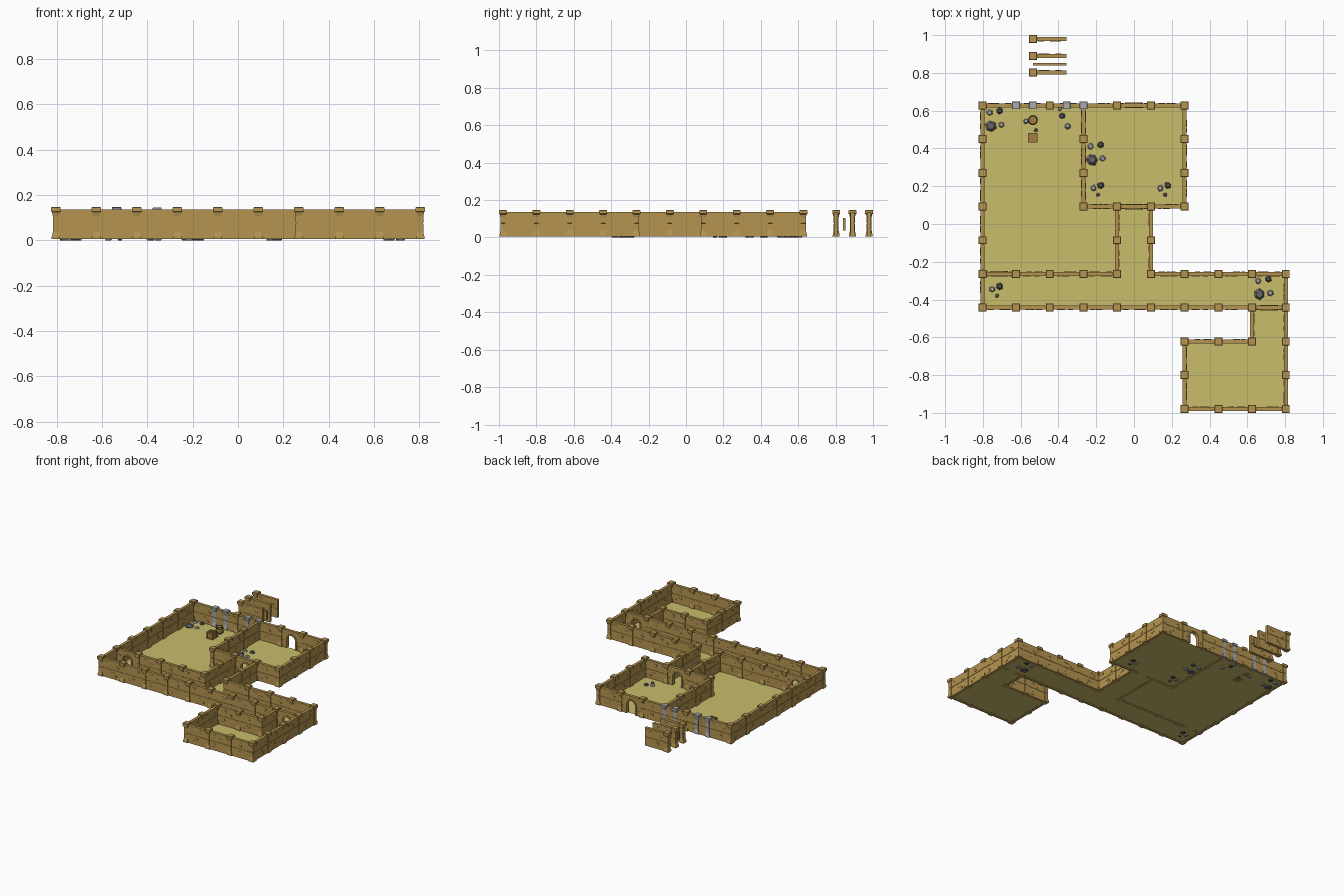
import bpy, bmesh, math, random
from mathutils import Matrix, Vector

if "Cube" in bpy.data.objects:
    bpy.data.objects.remove(bpy.data.objects["Cube"])

random.seed(4)
S = 0.1785                      # grid cell
H = 0.137                       # wall top
Z0 = 0.005                      # floor level


def gx(i): return -0.803 + S * i
def gy(j): return 0.628 - S * j


def material(name, r, g, b):
    m = bpy.data.materials.new(name)
    m.diffuse_color = (r, g, b, 1)
    m.use_nodes = True
    m.node_tree.nodes["Principled BSDF"].inputs["Base Color"].default_value = m.diffuse_color
    return m


SAND = material("sandstone", 0.46, 0.30, 0.08)
FLOOR = material("floor", 0.58, 0.51, 0.15)
WOOD = material("wood", 0.36, 0.21, 0.05)
IRON = material("iron", 0.05, 0.035, 0.02)
GREY = material("grey_stone", 0.40, 0.40, 0.42)
DARK = material("dark_stone", 0.09, 0.09, 0.10)
MID = material("mid_stone", 0.14, 0.14, 0.14)


def box(bm, x0, x1, y0, y1, z0, z1):
    m = Matrix.Translation(((x0 + x1) / 2, (y0 + y1) / 2, (z0 + z1) / 2)) @ \
        Matrix.Diagonal((x1 - x0, y1 - y0, z1 - z0, 1))
    bmesh.ops.create_cube(bm, size=1, matrix=m)


def loft(bm, profile, n, turn=0.0):
    """Stack of n-sided rings from (radius, z) pairs, capped at both ends."""
    rings = [[bm.verts.new((r * math.cos(turn + 2 * math.pi * k / n),
                            r * math.sin(turn + 2 * math.pi * k / n), z))
              for k in range(n)] for r, z in profile]
    for a, b in zip(rings, rings[1:]):
        for k in range(n):
            bm.faces.new((a[k], a[(k + 1) % n], b[(k + 1) % n], b[k]))
    bm.faces.new(rings[0][::-1])
    bm.faces.new(rings[-1])


def slab(bm, outline, half):
    """Extrude an x-z outline symmetrically along y."""
    f = bm.faces.new([bm.verts.new((x, -half, z)) for x, z in outline])
    ext = bmesh.ops.extrude_face_region(bm, geom=[f])["geom"]
    bmesh.ops.translate(bm, vec=(0, 2 * half, 0),
                        verts=[v for v in ext if isinstance(v, bmesh.types.BMVert)])


def mesh(name, bm, mat):
    bmesh.ops.recalc_face_normals(bm, faces=bm.faces)
    me = bpy.data.meshes.new(name)
    bm.to_mesh(me)
    bm.free()
    me.materials.append(mat)
    return me


def place(name, me, x, y, z=0.0, rot=0.0):
    o = bpy.data.objects.new(name, me)
    o.location = (x, y, z)
    o.rotation_euler.z = rot
    bpy.context.collection.objects.link(o)
    return o


def bricks(bm, spots):
    # slightly raised stones on both wall faces
    for s in (-1, 1):
        for x, z, w in spots:
            y0, y1 = sorted((s * 0.009, s * 0.0122))
            box(bm, x * s - w / 2, x * s + w / 2, y0, y1, z, z + 0.012)


# Wall panel: recessed core, two courses with a groove between, raised stones
def wall_mesh(k):
    bm = bmesh.new()
    h = S / 2
    box(bm, -h, h, -0.008, 0.008, Z0, H - 0.002)
    box(bm, -h, h, -0.0105, 0.0105, Z0, 0.071)
    box(bm, -h, h, -0.0105, 0.0105, 0.075, H)
    bricks(bm, [(random.uniform(-0.055, 0.055), z, random.uniform(0.018, 0.034))
                for z in (0.022, 0.042, 0.088, 0.108)])
    return mesh(f"wall_panel_{k}", bm, SAND)


# Doorway panel: wall with arched opening and a raised arch frame
def door_mesh():
    bm = bmesh.new()

    def arch(w, spring):
        return [(-w, Z0)] + [(-w * math.cos(math.pi * t / 10),
                              spring + w * math.sin(math.pi * t / 10))
                             for t in range(11)] + [(w, Z0)]
    h = S / 2
    inner = arch(0.036, 0.068)
    slab(bm, [(-h, Z0)] + inner + [(h, Z0), (h, H), (-h, H)], 0.0105)
    slab(bm, inner + arch(0.047, 0.068)[::-1], 0.0145)
    bricks(bm, [(-0.065, 0.03, 0.024), (0.066, 0.09, 0.026), (0.063, 0.045, 0.02)])
    return mesh("doorway_panel", bm, SAND)


# Square pillar with flared foot and cap
def pillar_mesh(name, mat, wide, top):
    bm = bmesh.new()
    q = math.sqrt(2)
    prof = [(0.0185, Z0), (0.0185, 0.014), (0.0135, 0.036), (0.0135, 0.071),
            (0.012, 0.072), (0.012, 0.076), (0.0135, 0.077), (0.0135, 0.108),
            (0.017, 0.124), (0.021, 0.127), (0.021, top - 0.003), (0.0185, top)]
    loft(bm, [(r * q * wide, z) for r, z in prof], 4, math.pi / 4)
    return mesh(name, bm, mat)


WALLS = [wall_mesh(k) for k in range(4)]
DOOR = door_mesh()
PILLAR = pillar_mesh("pillar", SAND, 1.0, 0.147)
COLUMN = pillar_mesh("grey_column", GREY, 0.97, 0.145)

# Wall runs in grid coordinates (column, row); doors given by cell midpoints
RUNS = [((0, 0), (6, 0)), ((0, 0), (0, 6)), ((0, 6), (9, 6)), ((0, 5), (4, 5)),
        ((4, 3), (4, 5)), ((5, 3), (5, 5)), ((5, 5), (9, 5)), ((9, 5), (9, 9)),
        ((6, 9), (9, 9)), ((6, 7), (6, 9)), ((6, 7), (8, 7)), ((8, 6), (8, 7)),
        ((3, 3), (6, 3)), ((3, 0), (3, 3)), ((6, 0), (6, 3))]
DOORS = {(4.5, 0), (4.5, 3), (0.5, 5), (8.5, 6)}
nodes = set()
count = 0
for (i0, j0), (i1, j1) in RUNS:
    n = (i1 - i0) + (j1 - j0)
    di, dj = (i1 - i0) / n, (j1 - j0) / n
    for k in range(n + 1):
        nodes.add((round(i0 + di * k), round(j0 + dj * k)))
        if k == n:
            break
        c = (i0 + di * (k + 0.5), j0 + dj * (k + 0.5))
        door = c in DOORS
        place("doorway" if door else "wall", DOOR if door else WALLS[count % 4],
              gx(c[0]), gy(c[1]), 0, math.pi / 2 if dj else 0)
        count += 1

# Pillars at the nodes, grey columns on the back wall
grey = {(1, 0), (3, 0)}
for i, j in sorted(nodes - grey):
    place("pillar", PILLAR, gx(i), gy(j))
for i in (1, 1.5, 2.5, 3):
    place("grey_column", COLUMN, gx(i), gy(0))

# Loose spare pieces behind the back wall
for y in (0.979, 0.89, 0.803):
    place("spare_pillar", PILLAR, gx(1.5), y)
    place("spare_wall", WALLS[0], gx(2), y)
bm = bmesh.new()
box(bm, -S / 2, S / 2, -0.006, 0.006, 0.037, 0.103)
bricks(bm, [])
place("spare_slab", mesh("spare_slab", bm, SAND), gx(2), 0.846)

# Floor: one flat outline
bm = bmesh.new()
outline = [(0, 0), (0, 6), (8, 6), (8, 7), (6, 7), (6, 9), (9, 9), (9, 5),
           (5, 5), (5, 3), (6, 3), (6, 0)]
bm.faces.new([bm.verts.new((gx(i), gy(j), 0)) for i, j in outline])
place("floor", mesh("floor", bm, FLOOR), 0, 0, Z0 + 0.001)


# Rubble: low irregular stones
def stone(x, y, r, mat):
    bm = bmesh.new()
    loft(bm, [(r * 0.85, 0), (r, 0.4 * r), (r * 0.6, 0.008 + 0.55 * r)], 6,
         random.random() * 3)
    for v in bm.verts:
        f = random.uniform(0.85, 1.12)
        v.co.x *= f
        v.co.y *= f
    place("rubble", mesh("rubble", bm, mat), x, y)


for x, y in ((-0.757, 0.518), (-0.222, 0.34), (0.666, -0.372)):
    stone(x, y, 0.031, MID)
    stone(x + 0.045, y + 0.081, 0.018, DARK)
    stone(x - 0.008, y + 0.071, 0.017, GREY)
    stone(x + 0.056, y + 0.007, 0.017, GREY)
for x, y in ((-0.215, 0.19), (0.14, 0.19), (-0.75, -0.345)):
    stone(x, y, 0.017, GREY)
    stone(x + 0.039, y + 0.015, 0.018, DARK)
    stone(x + 0.025, y - 0.035, 0.011, MID)
stone(-0.382, 0.572, 0.017, DARK)
stone(-0.352, 0.518, 0.017, GREY)
stone(-0.392, 0.61, 0.012, GREY)
stone(-0.572, 0.545, 0.015, GREY)
stone(-0.52, 0.497, 0.011, MID)

# Barrel with iron hoops
bm = bmesh.new()
loft(bm, [(0.021, Z0), (0.025, 0.018), (0.026, 0.03), (0.025, 0.042),
          (0.021, 0.056), (0.018, 0.056), (0.018, 0.053)], 12)
place("barrel", mesh("barrel", bm, WOOD), gx(1.5), 0.55)
for z in (0.012, 0.044):
    bm = bmesh.new()
    loft(bm, [(0.0258, z), (0.0265, z + 0.003), (0.0258, z + 0.006)], 12)
    place("barrel_hoop", mesh("barrel_hoop", bm, IRON), gx(1.5), 0.55)

# Crate: inner box, edge battens and lid planks
bm = bmesh.new()
a, b, top = 0.025, 0.006, 0.053
box(bm, -a + 0.003, a - 0.003, -a + 0.003, a - 0.003, Z0, top - 0.003)
for s in (-1, 1):
    for t in (-1, 1):
        cx, cy = s * (a - b / 2), t * (a - b / 2)
        box(bm, cx - b / 2, cx + b / 2, cy - b / 2, cy + b / 2, Z0, top)
    for z in (Z0, top - b):
        box(bm, -a, a, s * a - b * (s > 0), s * a + b * (s < 0), z, z + b)
        box(bm, s * a - b * (s > 0), s * a + b * (s < 0), -a, a, z, z + b)
for y in (-0.011, 0, 0.011):
    box(bm, -a + b, a - b, y - 0.004, y + 0.004, top - 0.004, top - 0.001)
place("crate", mesh("crate", bm, WOOD), gx(1.5), 0.457)
